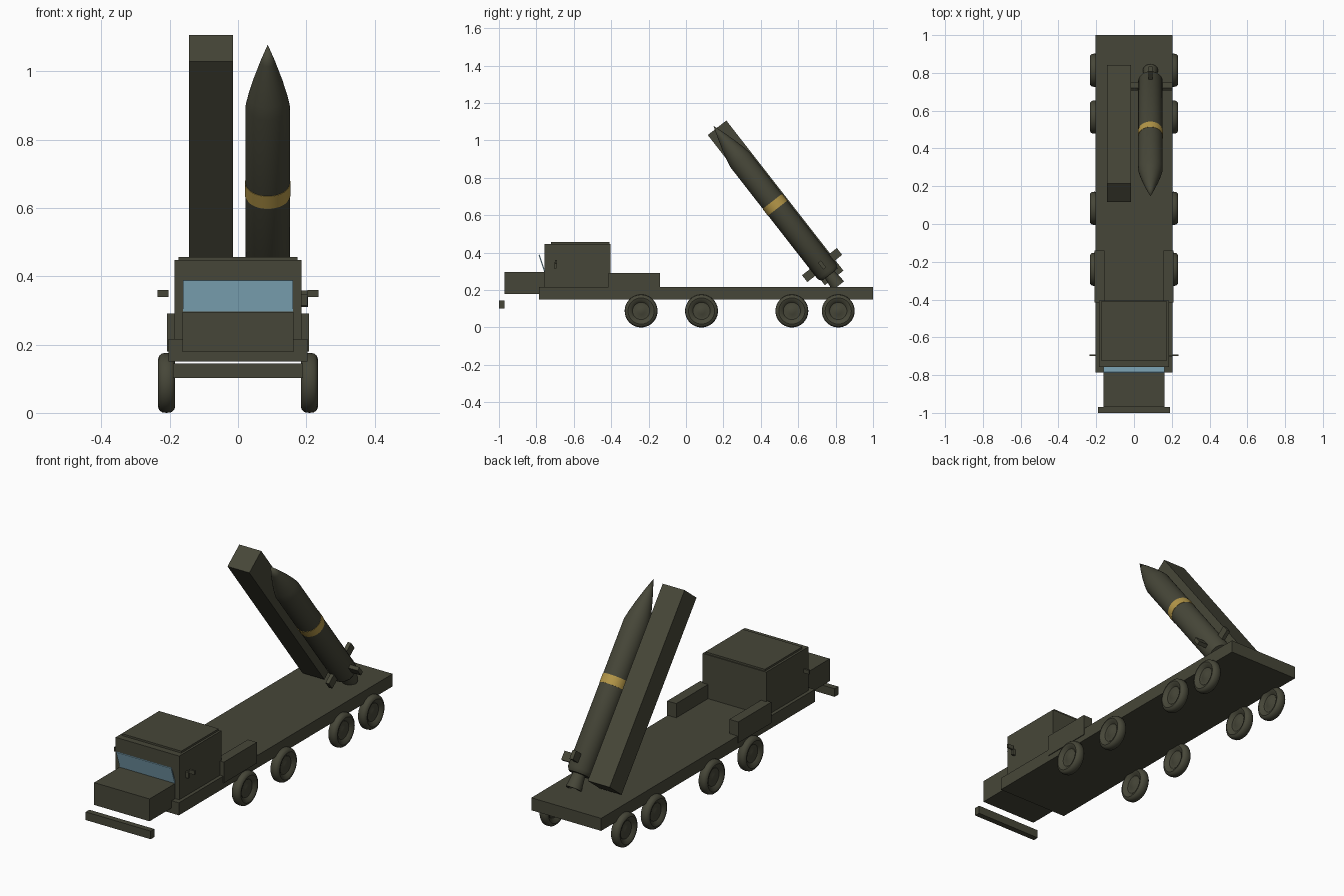
import bpy, bmesh, math
from mathutils import Matrix

if "Cube" in bpy.data.objects:
    bpy.data.objects.remove(bpy.data.objects["Cube"])


def material(name, rgb):
    m = bpy.data.materials.new(name)
    m.diffuse_color = (*rgb, 1)
    m.use_nodes = True
    m.node_tree.nodes["Principled BSDF"].inputs["Base Color"].default_value = m.diffuse_color
    return m


OLIVE = material("dark olive", (0.062, 0.062, 0.040))
GOLD = material("gold", (0.46, 0.31, 0.065))
GLASS = material("pale blue glass", (0.27, 0.49, 0.61))
TILT = math.asin(0.615)  # launcher lean toward the cab


def finish(name, bm, mat, smooth=False):
    bmesh.ops.recalc_face_normals(bm, faces=bm.faces)
    me = bpy.data.meshes.new(name)
    bm.to_mesh(me)
    bm.free()
    me.materials.append(mat)
    ob = bpy.data.objects.new(name, me)
    bpy.context.collection.objects.link(ob)
    if smooth:
        bpy.ops.object.select_all(action='DESELECT')
        ob.select_set(True)
        bpy.context.view_layer.objects.active = ob
        bpy.ops.object.shade_smooth_by_angle(angle=math.radians(35))
    return ob


def box(name, x, y, z, mat=OLIVE):
    """Box from (min, max) ranges."""
    bm = bmesh.new()
    bmesh.ops.create_cube(bm, size=1)
    for v in bm.verts:
        v.co = [r[0] + (c + 0.5) * (r[1] - r[0]) for c, r in zip(v.co, (x, y, z))]
    return finish(name, bm, mat)


def lathe(name, profile, mat=OLIVE, steps=40):
    """Spin (radius, height) points around local z."""
    bm = bmesh.new()
    vs = [bm.verts.new((r, 0, h)) for r, h in profile]
    es = [bm.edges.new(p) for p in zip(vs, vs[1:])]
    bmesh.ops.spin(bm, geom=vs + es, cent=(0, 0, 0), axis=(0, 0, 1),
                   angle=2 * math.pi, steps=steps)
    bmesh.ops.remove_doubles(bm, verts=bm.verts, dist=1e-5)
    return finish(name, bm, mat, True)


def lean(ob, loc):
    ob.matrix_world = Matrix.Translation(loc) @ Matrix.Rotation(TILT, 4, 'X')


# Truck body
box("chassis", (-0.204, 0.204), (-0.785, 1.0), (0.15, 0.216))
box("hood", (-0.162, 0.162), (-0.97, -0.75), (0.178, 0.296))
box("cab", (-0.186, 0.186), (-0.756, -0.405), (0.2, 0.447))
box("cab_roof", (-0.174, 0.174), (-0.722, -0.41), (0.44, 0.457))
box("front_bumper", (-0.19, 0.19), (-1.0, -0.97), (0.102, 0.145))

# Windshield plate, leaning outward at the top
glass = box("windshield", (-0.161, 0.161), (-0.003, 0.003), (-0.048, 0.048), GLASS)
glass.location = (0, -0.77, 0.343)
glass.rotation_euler = (math.atan2(0.03, 0.09), 0, 0)

# Side lockers and mirrors
for side, s in (("left", -1), ("right", 1)):
    box(side + "_locker", sorted((s * 0.155, s * 0.208)), (-0.415, -0.14), (0.18, 0.291))
    box(side + "_mirror", sorted((s * 0.203, s * 0.236)), (-0.70, -0.69), (0.339, 0.36))
box("mirror_bracket", (0.183, 0.204), (-0.705, -0.693), (0.314, 0.346))

# Eight wheels with dished sides and domed hubs
half = [(0, 0.017), (0.018, 0.015), (0.034, 0.009), (0.046, 0.010),
        (0.058, 0.021), (0.070, 0.025), (0.079, 0.022), (0.086, 0.014)]
wheel_profile = half + [(0.088, 0)] + [(r, -h) for r, h in reversed(half)]
for i, y in enumerate((-0.24, 0.083, 0.566, 0.814)):
    for side, s in (("left", -1), ("right", 1)):
        w = lathe(f"{side}_wheel_{i + 1}", wheel_profile)
        w.location = (s * 0.209, y, 0.088)
        w.rotation_euler = (0, math.pi / 2, 0)

# Launch box
lean(box("launch_box", (-0.064, 0.064), (-0.063, 0.063), (-0.509, 0.509)),
     (-0.079, 0.479, 0.666))

# Missile, local origin at the nose tip
TIP = (0.087, 0.147, 1.078)
lean(lathe("missile_body", [(0, 0), (0.022, -0.065), (0.043, -0.135), (0.057, -0.19),
                            (0.065, -0.23), (0.065, -0.99), (0.052, -1.01), (0, -1.01)]), TIP)
lean(lathe("missile_nozzle", [(0, -1.0), (0.03, -1.0), (0.04, -1.085), (0.028, -1.085),
                              (0.02, -1.04), (0, -1.04)]), TIP)
lean(lathe("missile_band", [(0.064, -0.512), (0.0665, -0.512),
                            (0.0665, -0.558), (0.064, -0.558)], GOLD), TIP)
lean(box("fins_vertical", (-0.01, 0.01), (-0.118, 0.118), (-0.967, -0.921)), TIP)
lean(box("fins_horizontal", (-0.118, 0.118), (-0.01, 0.01), (-0.967, -0.921)), TIP)
